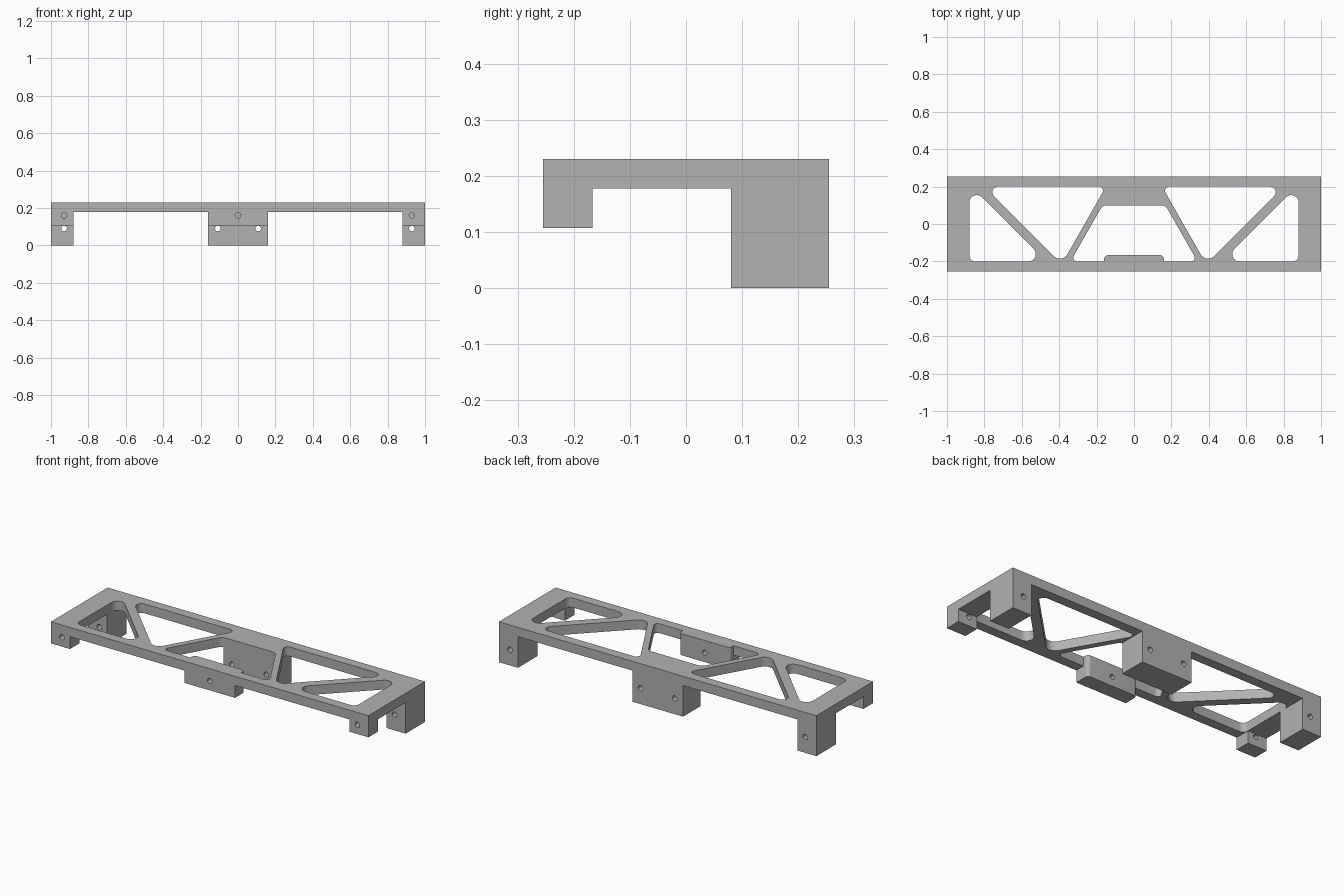
import bpy
import bmesh
import math
from mathutils import Vector

cube = bpy.data.objects.get("Cube")
if cube:
    bpy.data.objects.remove(cube, do_unlink=True)

grey = bpy.data.materials.new("mid_grey")
grey.use_nodes = True
grey.diffuse_color = (0.445, 0.445, 0.445, 1)
grey.node_tree.nodes["Principled BSDF"].inputs["Base Color"].default_value = grey.diffuse_color

HALF_Y, TOP, UNDER = 0.255, 0.23, 0.177
TAB_Z, TAB_Y, BLOCK_Y, INNER_X = 0.107, -0.167, 0.08, 0.88
MID_X, MID_Y = 0.16, 0.1


def rounded(corners, steps=8):
    """Outline from (x, y, radius) corners, each replaced by a tangent arc."""
    points = []
    for i, (x, y, r) in enumerate(corners):
        p = Vector((x, y))
        if r == 0:
            points.append(p)
            continue
        a = (Vector(corners[i - 1][:2]) - p).normalized()
        b = (Vector(corners[(i + 1) % len(corners)][:2]) - p).normalized()
        half = a.angle(b) / 2
        centre = p + (a + b).normalized() * r / math.sin(half)
        start = p + a * r / math.tan(half) - centre
        end = p + b * r / math.tan(half) - centre
        sweep = math.atan2(start.x * end.y - start.y * end.x, start.dot(end))
        for k in range(steps + 1):
            t = sweep * k / steps
            c, s = math.cos(t), math.sin(t)
            points.append(centre + Vector((start.x * c - start.y * s, start.x * s + start.y * c)))
    return points


def mirrored(points):
    return [Vector((-p.x, p.y)) for p in reversed(points)]


def rect(x0, x1, y0, y1):
    return [Vector(p) for p in ((x0, y0), (x1, y0), (x1, y1), (x0, y1))]


def prism(name, outlines, z0, z1):
    """Vertical extrusion of a filled outline; further outlines are openings."""
    curve = bpy.data.curves.new(name, 'CURVE')
    curve.dimensions = '2D'
    curve.fill_mode = 'BOTH'
    curve.extrude = (z1 - z0) / 2
    for pts in outlines:
        spline = curve.splines.new('POLY')
        spline.points.add(len(pts) - 1)
        for sp, p in zip(spline.points, pts):
            sp.co = (p.x, p.y, 0, 1)
        spline.use_cyclic_u = True
    temp = bpy.data.objects.new(name + "_curve", curve)
    bpy.context.collection.objects.link(temp)
    mesh = bpy.data.meshes.new_from_object(temp.evaluated_get(bpy.context.evaluated_depsgraph_get()))
    bpy.data.objects.remove(temp, do_unlink=True)
    bm = bmesh.new()
    bm.from_mesh(mesh)
    bmesh.ops.remove_doubles(bm, verts=bm.verts, dist=1e-5)
    bmesh.ops.translate(bm, verts=bm.verts, vec=(0, 0, (z0 + z1) / 2))
    bmesh.ops.recalc_face_normals(bm, faces=bm.faces)
    bm.to_mesh(mesh)
    bm.free()
    mesh.materials.clear()
    mesh.materials.append(grey)
    obj = bpy.data.objects.new(name, mesh)
    bpy.context.collection.objects.link(obj)
    parts.append(obj)
    return obj


def bore(obj, x, z):
    """Screw hole running front to back."""
    bpy.ops.mesh.primitive_cylinder_add(vertices=24, radius=0.015, depth=1,
                                        location=(x, 0, z), rotation=(math.pi / 2, 0, 0))
    cutter = bpy.context.object
    cutter.name = obj.name + "_bore_cutter"
    cutter.data.materials.append(grey)
    mod = obj.modifiers.new("bore", 'BOOLEAN')
    mod.operation = 'DIFFERENCE'
    mod.solver = 'EXACT'
    mod.object = cutter
    bpy.context.view_layer.objects.active = obj
    bpy.ops.object.modifier_apply(modifier=mod.name)
    bpy.data.objects.remove(cutter, do_unlink=True)


parts = []

# Truss plate: end triangles, upper triangles, and a middle trapezoid notched round the tab
end_opening = rounded([(-INNER_X, 0.21, 0.039), (-INNER_X, -0.2, 0.03), (-0.47, -0.2, 0.039)])
upper_opening = rounded([(-0.80, 0.2, 0.03), (-0.386, -0.214, 0.045), (-0.15, 0.2, 0.022)])
mid_opening = rounded([(-0.168, MID_Y, 0.04), (-0.339, -0.2, 0.02), (-MID_X, -0.2, 0),
                       (-MID_X, TAB_Y, 0.02), (MID_X, TAB_Y, 0.02), (MID_X, -0.2, 0),
                       (0.339, -0.2, 0.02), (0.168, MID_Y, 0.04)])
prism("truss_plate", [rect(-1, 1, -HALF_Y, HALF_Y), end_opening, mirrored(end_opening),
                      upper_opening, mirrored(upper_opening), mid_opening], UNDER, TOP)

# Front and back feet at both ends
for side, s in (("left", 1), ("right", -1)):
    x0, x1 = sorted((s * INNER_X, s))
    bore(prism("front_foot_" + side, [rect(x0, x1, -HALF_Y, TAB_Y)], TAB_Z, UNDER), s * 0.93, 0.16)
    bore(prism("back_foot_" + side, [rect(x0, x1, BLOCK_Y, HALF_Y)], 0, UNDER), s * 0.93, 0.09)

# Middle front tab with rounded inner corners
tab = rounded([(-MID_X, -HALF_Y, 0), (MID_X, -HALF_Y, 0), (MID_X, TAB_Y, 0.02), (-MID_X, TAB_Y, 0.02)])
bore(prism("front_middle_tab", [tab], TAB_Z, UNDER), 0, 0.16)

# Middle back block with two screw holes
block = prism("back_middle_block", [rect(-MID_X, MID_X, MID_Y, HALF_Y)], 0, UNDER)
for s in (-1, 1):
    bore(block, s * 0.108, 0.09)

# Smooth arcs and bores, sharp edges kept
bpy.ops.object.select_all(action='DESELECT')
for obj in parts:
    obj.select_set(True)
bpy.context.view_layer.objects.active = parts[0]
bpy.ops.object.shade_smooth_by_angle(angle=math.radians(30))
